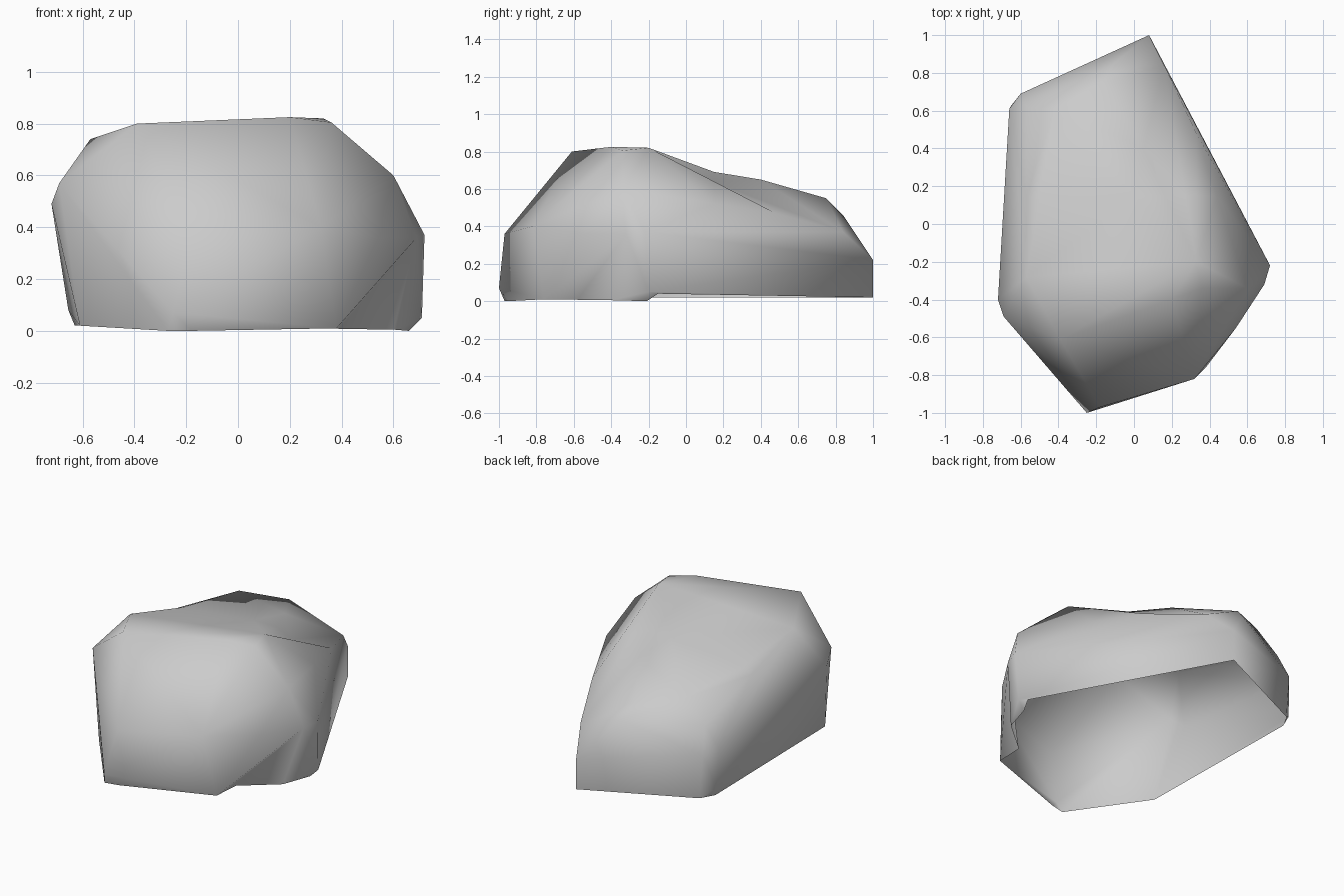
import bpy
import bmesh
from mathutils import Vector

cube = bpy.data.objects.get("Cube")
if cube:
    bpy.data.objects.remove(cube)

# Single stone colour
stone = bpy.data.materials.new("grey stone")
stone.use_nodes = True
grey = (0.6, 0.6, 0.6, 1)
stone.diffuse_color = grey
stone.node_tree.nodes["Principled BSDF"].inputs["Base Color"].default_value = grey

# Ground rim, open underneath
notch_start, notch_end = Vector((.38, -.76, .01)), Vector((.6, -.4, .005))
rim = [(-.27, -.97, 0), (-.18, -.95, 0), notch_start, notch_end,
       (.66, -.21, 0), (.68, -.15, .04), (.08, 1, .02),
       (-.58, .69, .02), (-.63, .6, .02), (-.58, -.33, .01), (-.61, -.54, .02)]
# Widest band of the walls
notch_top = Vector((.54, -.55, .36))
walls = [(-.25, -1, .07), (-.18, -.97, .36), (.32, -.82, .4), notch_top,
         (.71, -.2, .05), (.72, -.22, .37), (.69, -.32, .36), (.08, 1, .22),
         (-.6, .69, .3), (-.655, .62, .08), (-.66, .61, .33),
         (-.72, -.4, .49), (-.69, -.49, .57)]
# Shoulders sloping in to the crown
shoulders = [(.6, -.34, .6), (-.57, -.28, .74), (.33, .48, .47),
             (-.57, .62, .46), (.16, .84, .37), (-.12, .84, .46)]
# Crown and sloping back
crown = [(-.39, -.61, .8), (.2, -.4, .825), (.33, -.2, .82), (.36, -.34, .805),
         (-.42, .61, .59), (.05, .4, .65), (-.16, .75, .55)]

# Wrap the chiselled corners and open the underside
bm = bmesh.new()
for point in rim + walls + shoulders + crown:
    bm.verts.new(Vector(point))
hull = bmesh.ops.convex_hull(bm, input=bm.verts[:])
loose = [g for g in set(hull["geom_interior"] + hull["geom_unused"])
         if isinstance(g, bmesh.types.BMVert)]
bmesh.ops.delete(bm, geom=loose, context="VERTS")
bmesh.ops.recalc_face_normals(bm, faces=bm.faces[:])
underside = [f for f in bm.faces if max(v.co.z for v in f.verts) < 0.045]
bmesh.ops.delete(bm, geom=underside, context="FACES")


def corner(place):
    return min(bm.verts, key=lambda v: (v.co - place).length)


# Hollow notch at the foot of the right front wall
foot = bm.edges.get((corner(notch_start), corner(notch_end)))
if foot:
    middle = bmesh.utils.edge_split(foot, foot.verts[0], 0.5)[1]
    middle.co.x -= 0.1
    bmesh.ops.connect_verts(bm, verts=[middle, corner(notch_top)])

# Slight dip across the sloping back
back_top = [f for f in bm.faces if f.normal.z > 0.6]
edges = {e for f in back_top for e in f.edges}
verts = {v for f in back_top for v in f.verts}
dip = bmesh.ops.bisect_plane(bm, geom=back_top + list(edges) + list(verts),
                             plane_co=(0, .15, 0), plane_no=(0, 1, 0))
for part in dip["geom_cut"]:
    if isinstance(part, bmesh.types.BMVert) and part.co.z > 0.66:
        part.co.z -= 0.03
bmesh.ops.triangulate(bm, faces=bm.faces[:])

for face in bm.faces:
    face.smooth = True

mesh = bpy.data.meshes.new("boulder")
bm.to_mesh(mesh)
bm.free()
mesh.materials.append(stone)
boulder = bpy.data.objects.new("boulder", mesh)
bpy.context.collection.objects.link(boulder)
